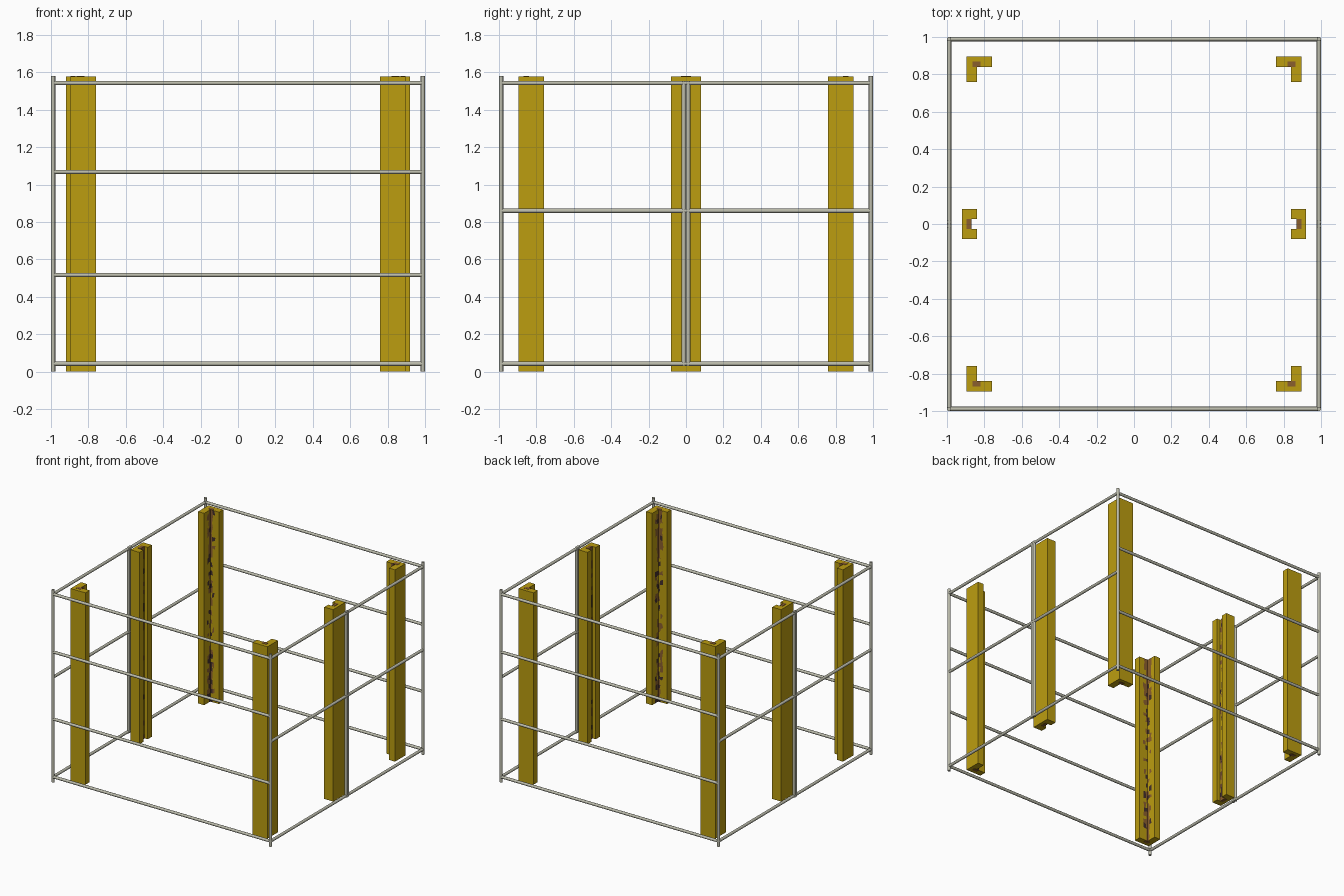
import bpy, bmesh, math, random
from mathutils import Vector

cube = bpy.data.objects.get("Cube")
if cube:
    bpy.data.objects.remove(cube)
random.seed(4)


def material(name, srgb):
    col = [((c / 255 + 0.055) / 1.055) ** 2.4 for c in srgb] + [1]
    m = bpy.data.materials.new(name)
    m.use_nodes = True
    m.diffuse_color = col
    m.node_tree.nodes["Principled BSDF"].inputs["Base Color"].default_value = col
    return m


STEEL = material("galvanised steel", (188, 188, 172))
YELLOW = material("yellow paint", (188, 157, 16))
BROWN = material("worn brown", (138, 94, 45))
DARK = material("dark stain", (66, 46, 44))

H, R, E = 1.58, 0.0115, 0.9885      # height, tube radius, fence line
Z_LOW, Z_HIGH = 0.042, 1.543


def add_object(name, bm, mats):
    bmesh.ops.recalc_face_normals(bm, faces=bm.faces)
    me = bpy.data.meshes.new(name)
    bm.to_mesh(me)
    bm.free()
    ob = bpy.data.objects.new(name, me)
    bpy.context.collection.objects.link(ob)
    for m in mats:
        me.materials.append(m)
    return ob


def tube(name, a, b):
    """Round tube between two points, smooth with sharp ends."""
    a, b = Vector(a), Vector(b)
    bpy.ops.mesh.primitive_cylinder_add(vertices=12, radius=R, depth=(b - a).length,
                                        location=(a + b) / 2)
    ob = bpy.context.object
    ob.name = name
    ob.rotation_euler = (b - a).to_track_quat('Z', 'Y').to_euler()
    ob.data.materials.append(STEEL)
    bpy.ops.object.shade_smooth_by_angle(angle=math.radians(40))


# Tube fence: corner posts, long rails front and back
for sx, xn in ((1, "left"), (-1, "right")):
    for sy, yn in ((-1, "front"), (1, "back")):
        tube(f"{yn}_{xn}_post", (sx * E, sy * E, 0), (sx * E, sy * E, H))
for sy, yn in ((-1, "front"), (1, "back")):
    for i, z in enumerate((Z_LOW, 0.517, 1.068, Z_HIGH)):
        tube(f"{yn}_rail_{i + 1}", (-E, sy * E, z), (E, sy * E, z))
# Side fences: rails and the paired tubes where two panels meet
for sx, xn in ((1, "left"), (-1, "right")):
    for i, z in enumerate((Z_LOW, 0.86, Z_HIGH)):
        tube(f"{xn}_rail_{i + 1}", (sx * E, -E, z), (sx * E, E, z))
    for y in (-R, R):
        tube(f"{xn}_middle_post", (sx * E, y, Z_LOW - R), (sx * E, y, Z_HIGH + R))


def stain(z, centre):
    """Material slot of a worn cell: paint, brown or dark, by height."""
    if z < 0.4:
        brown, dark = 0.8, 0.35
    elif z < 0.9:
        brown, dark = 0.3, 0.35
    elif z < 1.15:
        brown, dark = 0.5, 0.7
    else:
        brown, dark = 0.85, 0.1
    if random.random() > brown * (1.1 if centre else 0.55):
        return 0
    return 2 if random.random() < dark else 1


def column(name, profile, slide, worn, core, patch, sx, sy):
    """Extrude a profile; 'slide' points wander along their wall (axis 0 = x, 1 = y),
    'worn' walls get stained cells, 'patch' is the bare core on both ends."""
    bm = bmesh.new()
    n, levels, lip = len(profile), 44, 0.002
    rings = []
    for k in range(levels + 1):
        ring = []
        for i, p in enumerate(profile):
            q = list(p)
            z = lip + (H - 2 * lip) * k / levels
            if i in slide:
                q[slide[i]] += random.uniform(-0.007, 0.007)
                if 0 < k < levels:
                    z += random.uniform(-0.011, 0.011)
            ring.append(bm.verts.new((sx * q[0], sy * q[1], z)))
        rings.append(ring)
    for k in range(levels):
        for i in range(n):
            j = (i + 1) % n
            f = bm.faces.new((rings[k][i], rings[k][j], rings[k + 1][j], rings[k + 1][i]))
            if i in worn:
                f.material_index = stain(H * k / levels, i in core)
    bm.faces.new(rings[0])
    bm.faces.new(rings[-1])
    add_object(name, bm, (YELLOW, BROWN, DARK))
    # Bare core showing at both ends
    bm = bmesh.new()
    x0, x1, y0, y1 = patch
    for z in (lip / 2, H - lip / 2):
        verts = bmesh.ops.create_cube(bm, size=1)["verts"]
        for v in verts:
            v.co = (sx * ((x0 + x1) / 2 + v.co.x * (x1 - x0)),
                    sy * ((y0 + y1) / 2 + v.co.y * (y1 - y0)), z + v.co.z * lip)
    # Keep the plates on the column: drop the part over the open inner corner
    add_object(name + "_core", bm, (BROWN,))


# Angle columns at the corners, open towards the middle
L = [(.895, .895), (.76, .895), (.76, .84), (.80, .84), (.822, .84), (.84, .84),
     (.84, .822), (.84, .80), (.84, .76), (.895, .76)]
for sx, xn in ((1, "left"), (-1, "right")):
    for sy, yn in ((-1, "front"), (1, "back")):
        column(f"{yn}_{xn}_corner_column", L, {3: 0, 4: 0, 6: 1, 7: 1}, (3, 4, 5, 6), (4, 5),
               (.82, .863, .84, .868), sx, sy)
    # Channel column half way along each side, slot facing inwards
    C = [(.92, -.08), (.92, .08), (.84, .08), (.84, .028), (.87, .028), (.87, .012),
         (.87, -.012), (.87, -.028), (.84, -.028), (.84, -.08)]
    column(f"{xn}_middle_column", C, {5: 1, 6: 1}, (4, 5, 6), (5,),
           (.87, .895, -.026, .026), sx, 1)
